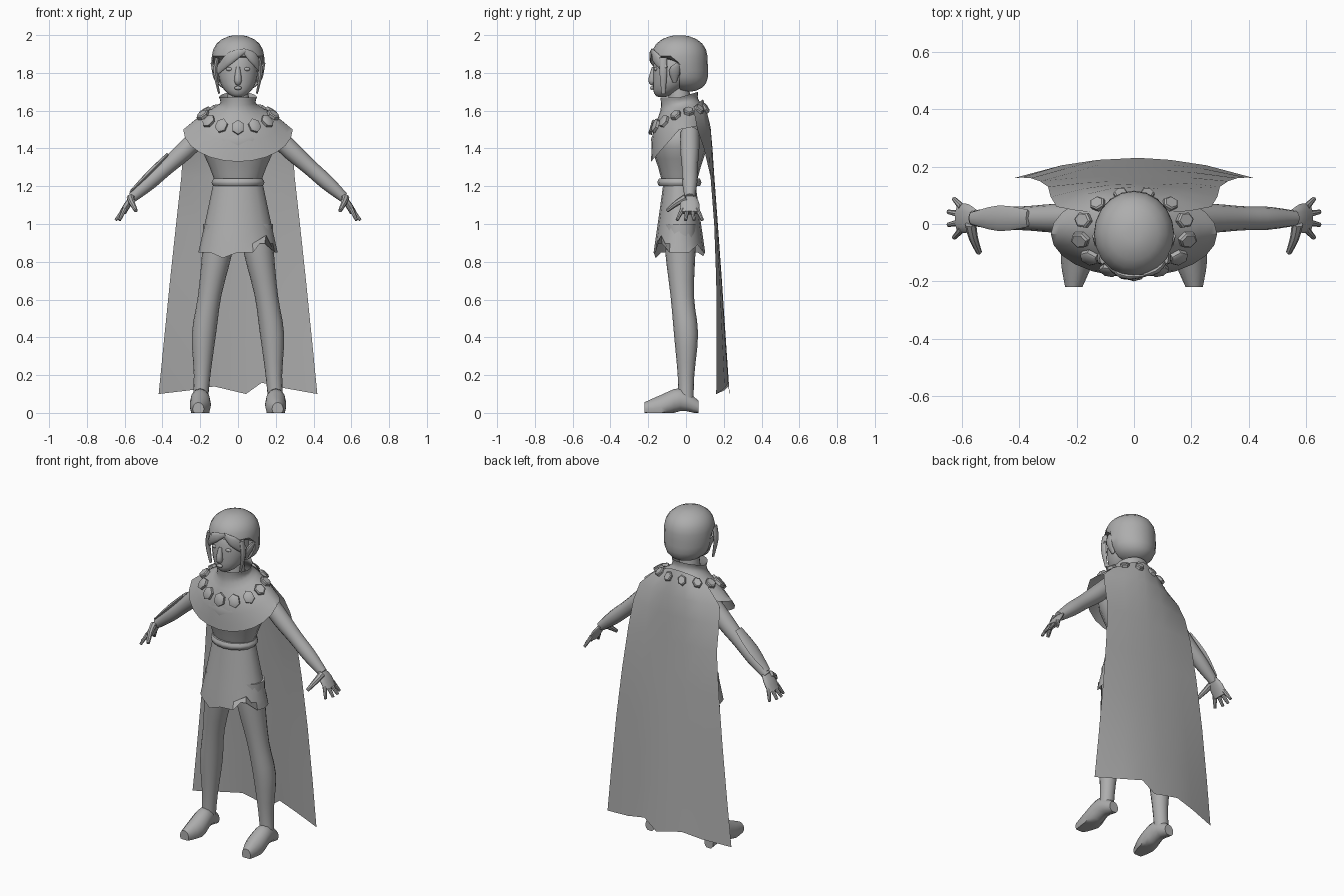
import bpy, bmesh
from math import sin, cos, pi, radians
from mathutils import Vector

if "Cube" in bpy.data.objects:
    bpy.data.objects.remove(bpy.data.objects["Cube"])

colour = (0.42, 0.42, 0.42, 1)
grey = bpy.data.materials.new("plain_grey")
grey.use_nodes = True
grey.diffuse_color = colour
grey.node_tree.nodes["Principled BSDF"].inputs["Base Color"].default_value = colour

right_axis, back_axis, up_axis = Vector((1, 0, 0)), Vector((0, 1, 0)), Vector((0, 0, 1))
body_y = -.035
parts = []


def blend(controls, amount):
    """Point on a smooth curve through the control rows."""
    last = len(controls) - 1
    start = min(int(amount), last - 1)
    f = amount - start
    before, a, b, after = (Vector(controls[max(0, min(start + shift, last))]) for shift in (-1, 0, 1, 2))
    slope_a, slope_b = (b - before) / 2, (after - a) / 2
    bend = (b - a) * 3 - slope_a * 2 - slope_b
    ease = (a - b) * 2 + slope_a + slope_b
    return a + f * (slope_a + f * (bend + f * ease))


def loft(name, rings, closed=True, caps=True):
    """Skin a list of point rings into one object."""
    bm = bmesh.new()
    rows = [[bm.verts.new(point) for point in ring] for ring in rings]
    count = len(rows[0])
    for low, high in zip(rows, rows[1:]):
        for i in range(count if closed else count - 1):
            j = (i + 1) % count
            bm.faces.new((low[i], low[j], high[j], high[i]))
    if caps:
        bm.faces.new(rows[0])
        bm.faces.new(rows[-1])
    bmesh.ops.recalc_face_normals(bm, faces=bm.faces)
    mesh = bpy.data.meshes.new(name)
    bm.to_mesh(mesh)
    bm.free()
    mesh.materials.append(grey)
    part = bpy.data.objects.new(name, mesh)
    bpy.context.collection.objects.link(part)
    parts.append(part)
    return part


def circle(count):
    return [2 * pi * i / count for i in range(count)]


def tube(name, rows, ref, axis=None, side=1, flat=1, sides=12, steps=3, caps=True):
    """Rows are x, y, z and half width along ref; flat scales the other way across."""
    total = (len(rows) - 1) * steps
    samples = [blend(rows, i / steps) for i in range(total + 1)]
    points = [sample.xyz for sample in samples]
    rings = []
    for i, point in enumerate(points):
        ahead = axis or (points[min(i + 1, total)] - points[max(i - 1, 0)]).normalized()
        across = (ref - ahead * ref.dot(ahead)).normalized() * samples[i][3]
        other = ahead.cross(across) * flat
        ring = [point + across * cos(a) + other * sin(a) for a in circle(sides)]
        rings.append([(p.x * side, p.y, p.z) for p in ring])
    return loft(name, rings, caps=caps)


def body(name, profile, flat, caps=True):
    """Upright oval form from height and half width pairs."""
    rows = [(0, body_y, height, width) for height, width in profile]
    return tube(name, rows, right_axis, up_axis, flat=flat, sides=16, caps=caps)


def ball(name, centre, size, side=1, lean=0, power=2):
    """Ellipsoid whose lower half can lean forward."""
    x, y, z = centre
    wide, deep, tall = size
    rings = []
    for k in range(-6, 7):
        h = .99 * sin(pi * k / 12)
        r = (1 - abs(h) ** power) ** .5
        shift = y - lean * min(h, 0) ** 2
        rings.append([(side * (x + wide * r * cos(a)), shift + deep * r * sin(a), z + tall * h)
                      for a in circle(20)])
    return loft(name, rings)


# Head
body("neck", [(1.56, .07), (1.74, .05)], 1)
ball("face", (0, -.07, 1.81), (.105, .105, .14), lean=.06)
ball("mouth", (0, -.18, 1.72), (.02, .01, .01))
tube("nose", [(0, -.17, 1.74, .01), (0, -.18, 1.76, .02), (0, -.17, 1.83, .01)], right_axis)

# Bobbed hair, pulled back below the fringe to clear the face
hair = ball("hair", (0, body_y, 1.85), (.14, .15, .15), lean=-.04, power=3)
for vert in hair.data.vertices:
    if vert.co.z < 1.86:
        vert.co.y = max(vert.co.y, body_y)
tube("swept_fringe", [(.04, -.18, 1.92, .01), (-.04, -.18, 1.88, .03), (-.11, -.12, 1.81, .02)],
     up_axis, flat=.4)
tube("short_fringe", [(.03, -.18, 1.92, .01), (.08, -.16, 1.88, .03), (.12, -.11, 1.82, .02)],
     up_axis, flat=.4)
for side, word in ((1, "left_"), (-1, "right_")):
    tube(word + "side_lock", [(.11, -.12, 1.88, .02), (.12, -.12, 1.8, .02), (.1, -.12, 1.69, .01)],
         back_axis, side=side, flat=.5)
    tube(word + "ear", [(.1, -.06, 1.75, .01), (.12, -.06, 1.81, .03), (.14, -.04, 1.85, .01)],
         back_axis, side=side, flat=.5)
    ball(word + "eye", (.045, -.16, 1.82), (.02, .01, .01), side)

# Tunic and waistband
body("tunic_top", [(1.22, .12), (1.3, .15), (1.45, .2), (1.58, .1)], .75)
body("waistband", [(1.2, .13), (1.22, .14), (1.24, .13)], .83)

# Skirt flares to a ragged hem, notched on the left front
skirt = body("skirt", [(.85, .21), (1.03, .17), (1.22, .13)], .65, caps=False)
for index, lift in {2: .04, 5: -.02, 11: -.03, 14: .09}.items():
    skirt.data.vertices[index].co.z += lift

# Shoulder mantle: half width, half depth, height, drop at the front
mantle_rows = [(.1, .1, 1.67, 0), (.1, .1, 1.63, .03), (.2, .14, 1.57, .08), (.29, .15, 1.5, .17)]


def mantle_point(angle, amount):
    wide, deep, height, drop = blend(mantle_rows, amount)
    facing = sin(angle)
    lift = drop * min(facing, 0) + .03 * max(facing, 0)
    return Vector((wide * cos(angle), body_y + deep * facing, height + lift))


loft("shoulder_mantle", [[mantle_point(a, k / 3) for a in circle(24)] for k in range(10)], caps=False)

# Hexagonal plates round the collar, the largest in front
level, nudge = 1.85, .05
for number, turn in enumerate(circle(13)):
    angle = turn - pi / 2
    spot = mantle_point(angle, level)
    across = mantle_point(angle + nudge, level) - mantle_point(angle - nudge, level)
    down = mantle_point(angle, level + nudge) - mantle_point(angle, level - nudge)
    normal = down.cross(across).normalized()
    size = .035 + .005 * cos(turn)
    rows = [(*(spot + normal * height), size * scale) for height, scale in ((0, 1), (.015, 1), (.02, .8))]
    tube("collar_plate_" + str(number + 1), rows, down.normalized(), normal, flat=.85, sides=6, steps=1)

# Cape: half width, edge depth, middle depth, height
cape_rows = [(.12, .04, .09, 1.62), (.27, .06, .13, 1.5), (.3, .13, .15, 1.25),
             (.36, .16, .19, .7), (.42, .16, .23, .1)]
cape_columns = (-1, -.6, -.3, 0, .1, .3, .6, 1)
cape_hem = (0, .02, .04, .01, 0, .06, .03, 0)
bottom = len(cape_rows) - 1
sheet = []
for k in range(2 * bottom + 1):
    wide, edge, middle, height = blend(cape_rows, k / 2)
    line = []
    for column, ragged in zip(cape_columns, cape_hem):
        bulge = 1 - column ** 2
        rise = ragged if k == 2 * bottom else .04 * bulge * max(0, 1 - k / 3)
        line.append((wide * column, edge + (middle - edge) * bulge, height + rise))
    sheet.append(line)
loft("cape", sheet, closed=False, caps=False)

# Limbs on both sides
for side, word in ((1, "left_"), (-1, "right_")):
    tube(word + "arm", [(.19, .02, 1.48, .05), (.28, .02, 1.39, .05), (.38, .02, 1.3, .042),
                        (.47, .02, 1.22, .04), (.56, .02, 1.14, .027)], back_axis, side=side)
    tube(word + "palm", [(.55, .02, 1.15, .03), (.58, .02, 1.11, .05), (.61, .02, 1.06, .05)],
         back_axis, side=side, flat=.35)
    for finger in range(4):
        spread = 1.5 - finger
        knuckle = (.6, .02 + spread * .025, 1.08, .013)
        tip = (.65 - .01 * spread ** 2, .02 + spread * .045, 1.02, .008)
        tube(word + "finger_" + str(finger + 1), [knuckle, tip], back_axis, side=side, sides=8)
    tube(word + "thumb", [(.57, 0, 1.14, .02), (.56, -.05, 1.11, .016), (.54, -.1, 1.07, .01)],
         up_axis, side=side, sides=8)
    tube(word + "leg", [(.2, 0, .05, .04), (.19, 0, .2, .044), (.18, 0, .42, .064),
                        (.15, -.02, .62, .062), (.11, -.03, .85, .08), (.1, -.03, 1, .085)],
         right_axis, up_axis, side, sides=16)
    foot = tube(word + "foot", [(.2, .065, .03, .03), (.2, -.03, .07, .05), (.2, -.13, .03, .055),
                                (.21, -.22, .02, .03)], right_axis, -back_axis, side, flat=1.2)
    for vert in foot.data.vertices:
        vert.co.z = max(vert.co.z, 0)

# Guard on the outside of the right forearm
tube("forearm_guard", [(.37, .02, 1.37, .03), (.47, .02, 1.27, .045), (.57, .02, 1.17, .02)],
     back_axis, side=-1, flat=.3, sides=8)

# Smooth shading with crisp folds
bpy.ops.object.select_all(action="DESELECT")
for part in parts:
    part.select_set(True)
bpy.context.view_layer.objects.active = parts[0]
bpy.ops.object.shade_smooth_by_angle(angle=radians(40))
